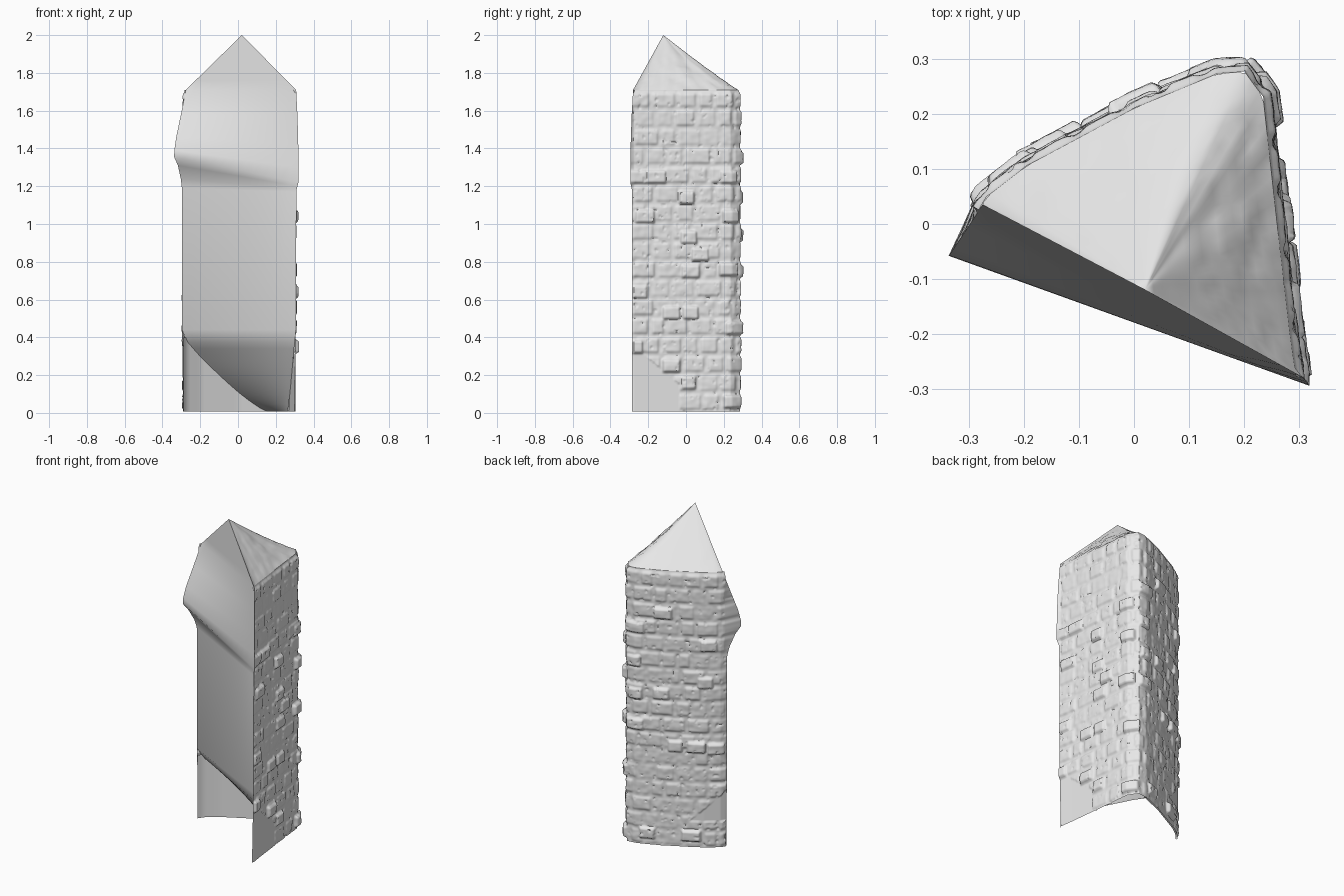
import bpy, bmesh, math, random
from mathutils import Vector, noise

random.seed(7)
cube = bpy.data.objects.get("Cube")
if cube:
    bpy.data.objects.remove(cube, do_unlink=True)

stone = bpy.data.materials.new("pale_grey_stone")
stone.use_nodes = True
stone.diffuse_color = (0.8, 0.8, 0.8, 1)
stone.node_tree.nodes["Principled BSDF"].inputs["Base Color"].default_value = (0.8, 0.8, 0.8, 1)


def sheet(name, rows, flip=False, angle=45):
    """Skin rows of points, given from bottom to top, as a smooth object."""
    bm = bmesh.new()
    grid = [[bm.verts.new(p) for p in row] for row in rows]
    for low, high in zip(grid, grid[1:]):
        for j in range(len(low) - 1):
            quad = [low[j], low[j + 1], high[j + 1], high[j]]
            bm.faces.new(quad[::-1] if flip else quad)
    bmesh.ops.remove_doubles(bm, verts=bm.verts, dist=0.0002)
    mesh = bpy.data.meshes.new(name)
    bm.to_mesh(mesh)
    bm.free()
    mesh.materials.append(stone)
    obj = bpy.data.objects.new(name, mesh)
    bpy.context.collection.objects.link(obj)
    bpy.ops.object.select_all(action='DESELECT')
    obj.select_set(True)
    bpy.context.view_layer.objects.active = obj
    bpy.ops.object.shade_smooth_by_angle(angle=math.radians(angle))


# Plan of the two brick walls: left corner, back corner, right corner
PLAN = [Vector(p) for p in [(-.293, .025), (-.275, .055), (-.2, .113), (0, .220), (.15, .282),
                            (.205, .286), (.243, .235), (.269, 0), (.292, -.2), (.304, -.283)]]
LENGTHS = [(b - a).length for a, b in zip(PLAN, PLAN[1:])]
TOTAL = sum(LENGTHS)
BACK = sum(LENGTHS[:5])
BASE, EAVES = .008, 1.71
PEAK = Vector((0.02, -0.12, 2.0))

# Outer edges of the front slab, bottom to top; the overhang slants down to the right
LEFT = [Vector(p) for p in [(-.290, .025, BASE), (-.296, .02, .44), (-.297, .02, 1.19),
                            (-.303, .006, 1.24), (-.318, -.03, 1.31), (-.338, -.058, 1.355),
                            (-.337, -.057, 1.39), (-.327, -.042, 1.46), (-.302, -.005, 1.58),
                            (-.276, .035, EAVES)]]
RIGHT = [Vector(p) for p in [(.297, -.287, BASE), (.306, -.287, .44), (.309, -.286, 1.17),
                             (.311, -.287, 1.185), (.315, -.290, 1.20), (.320, -.295, 1.22),
                             (.320, -.295, 1.30), (.319, -.293, 1.42), (.315, -.288, 1.57),
                             (.308, -.28, EAVES)]]


def along(d):
    """Plan point at distance d along the walls."""
    for a, b, n in zip(PLAN, PLAN[1:], LENGTHS):
        if d <= n:
            return a.lerp(b, max(d, 0) / n)
        d -= n
    return PLAN[-1].copy()


def edge_at(path, z):
    """Point at height z on a slab edge."""
    for a, b in zip(path, path[1:]):
        if z <= b.z:
            return a.lerp(b, (z - a.z) / (b.z - a.z))
    return path[-1].copy()


def lift(p, z):
    return Vector((p[0], p[1], z))


def smooth(t):
    t = min(max(t, 0), 1)
    return t * t * (3 - 2 * t)


# Nearly flush stones in courses: centre, half width, half height and relief
COURSES = 17
COURSE = (EAVES - BASE) / COURSES
courses = []
for r in range(COURSES):
    z = BASE + COURSE * (r + .5)
    d, stones = random.uniform(-.06, 0), []
    while d < TOTAL:
        width = random.uniform(.08, .15)
        stones.append((d + width / 2, z, width / 2 - .004, COURSE * .46, random.uniform(.002, .009)))
        d += width
    courses.append(stones)

# Proud stones: (distance, z) on the left wall, (y, z) on the right wall
PROUD_LEFT = [(.52, 1.35), (.36, 1.45), (.10, 1.26), (.12, 1.03), (.53, 1.14), (.52, .75),
              (.29, .63), (.17, .63), (.06, .62), (.52, .94), (.37, .95), (.45, .08), (.2, .08)]
PROUD_RIGHT = [(.22, 1.25), (-.16, 1.25), (-.25, 1.25), (.01, .93), (.07, .84), (-.08, .53),
               (.02, .53), (-.25, .64), (.01, .16), (-.27, .35), (-.08, .25), (.24, .06),
               (-.22, 1.04), (.23, 1.04), (.0, 1.14), (.02, .75), (.22, .76), (.25, .45)]
proud = PROUD_LEFT + [(TOTAL - (y + .283) * 1.02, z) for y, z in PROUD_RIGHT]
proud = [(d, z, random.uniform(.045, .062), .042, random.uniform(.017, .024)) for d, z in proud]


def relief(d, z):
    """Height of the weathered stone surface above the mortar."""
    height = 0
    # Smooth bare patches beside the open front corners
    bare_left = .17 < z < .36 and d < (.36 - z) * 1.1
    bare_right = z < .36 and TOTAL - d < min((.36 - z) * 1.2, .25)
    course = [] if bare_left or bare_right else courses[min(int((z - BASE) / COURSE), COURSES - 1)]
    for centre, middle, half_w, half_h, out in course + proud:
        across, up = half_w - abs(d - centre), half_h - abs(z - middle)
        if across > 0 and up > 0:
            height = max(height, out * smooth(across / .018) * smooth(up / .018))
    if course:
        height += .0025 * noise.noise(Vector((d * 30, z * 30, 0)))
        if noise.noise(Vector((d * 45, z * 45, 5))) > .48:
            height -= .005
    return height


# Brick walls as one relief surface, open below
COLS, ROWS = 200, 260
wall_rows = []
for k in range(ROWS + 1):
    z = BASE + (EAVES - BASE) * k / ROWS
    fade = smooth((EAVES - z) / .03)
    row = []
    for i in range(COLS + 1):
        d = TOTAL * i / COLS
        tangent = (along(d + .02) - along(d - .02)).normalized()
        offset = relief(d, z) * fade - .008 * (1 - fade)
        row.append(lift(along(d) + Vector((-tangent.y, tangent.x)) * offset, z))
    row[0], row[-1] = edge_at(LEFT, z), edge_at(RIGHT, z)
    wall_rows.append(row)
sheet("brick_walls", wall_rows, flip=True, angle=55)

# Smooth inner face of the left wall under the hollow
inward = Vector((.004, -.007, 0))
sheet("inner_lining", [[lift(along(BACK * i / 30), z) + inward for i in range(28)]
                       for z in (BASE, .2, .4)])

# Smooth front: hollow underside running back to both walls, slab, overhang, gable
N = 14
front_ends = []
for k in range(14, 0, -1):
    s = k / 14
    z = BASE + .40 * (1 - s) ** 1.2
    front_ends.append((lift(along(BACK * .9 * s), z), lift(along(TOTAL - .34 * s), z)))
front_ends += list(zip(LEFT[1:], RIGHT[1:]))
front_rows = [[a.lerp(b, i / N) for i in range(N + 1)] for a, b in front_ends]
top_edge = front_rows[-1]
front_rows += [[p.lerp(PEAK, k / 6) for p in top_edge] for k in range(1, 7)]
sheet("front_slab", front_rows)

# Sloping roof: flat on the left, hollow and rough on the right of the ridge
roof_rows = []
STEPS, ROOF_COLS = 16, 50
eaves_row = wall_rows[-1][::COLS // ROOF_COLS]
for k in range(STEPS + 1):
    t = k / STEPS
    row = []
    for i, p in enumerate(eaves_row):
        q = p.lerp(PEAK, t)
        d = TOTAL * i / ROOF_COLS - BACK
        if 0 < i < ROOF_COLS and 0 < k < STEPS:
            rough = .014 if d > 0 else .003
            q.z += rough * (1 - t) * noise.noise(q * 25)
            q.z -= .02 * math.sin(math.pi * t) * math.exp(-((d - .08) / .12) ** 2)
        row.append(q)
    roof_rows.append(row)
sheet("roof", roof_rows, flip=True)
